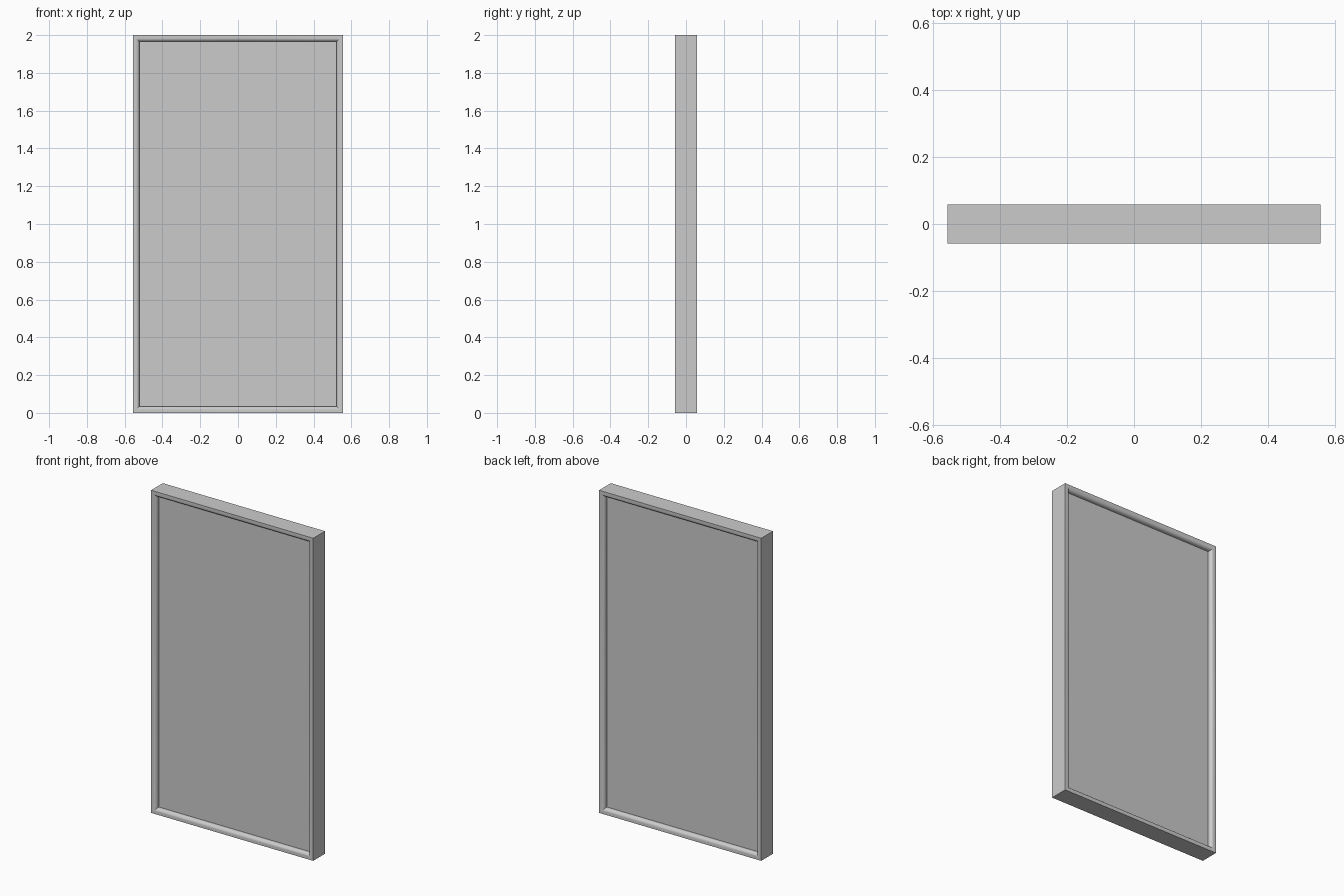
import bpy, bmesh, math

if "Cube" in bpy.data.objects:
    bpy.data.objects.remove(bpy.data.objects["Cube"])

W, D, H = 0.556, 0.0575, 2.0      # half width, half depth, height
F = 0.035                         # frame width
R = 0.02                          # rounding of the inner frame edge
T = 0.03                          # half thickness of the pane


def make(name, bm):
    bmesh.ops.recalc_face_normals(bm, faces=bm.faces)
    me = bpy.data.meshes.new(name)
    bm.to_mesh(me)
    bm.free()
    ob = bpy.data.objects.new(name, me)
    bpy.context.collection.objects.link(ob)
    return ob


# Frame cross-section: (inset from the outer edge, depth), inner edges rounded
arc = [(F - R + R * math.sin(a), -D + R - R * math.cos(a))
       for a in (math.radians(90 * i / 6) for i in range(7))]
profile = [(0, -D)] + arc + [(i, -y) for i, y in reversed(arc)] + [(0, D)]


# One L-shaped quarter of the frame, mitred at the corner
def frame_quarter(name, sx, sz):
    bm = bmesh.new()
    half = H / 2
    rings = []
    for k in range(3):
        ring = []
        for i, y in profile:
            x = 0 if k == 0 else W - i
            z = 0 if k == 2 else half - i
            ring.append(bm.verts.new((sx * x, y, half + sz * z)))
        rings.append(ring)
    n = len(profile)
    for a, b in zip(rings, rings[1:]):
        for j in range(n):
            bm.faces.new((a[j], a[(j + 1) % n], b[(j + 1) % n], b[j]))
    bm.faces.new(rings[0])
    bm.faces.new(rings[-1])
    ob = make(name, bm)
    bpy.ops.object.select_all(action='DESELECT')
    bpy.context.view_layer.objects.active = ob
    ob.select_set(True)
    bpy.ops.object.shade_smooth_by_angle(angle=math.radians(30))


for sx, side in ((-1, "left"), (1, "right")):
    for sz, level in ((-1, "lower"), (1, "upper")):
        frame_quarter(f"frame_{level}_{side}", sx, sz)

# Pane broken into tightly fitting shards, outlined in the xz plane
L, B, U = W - F, F, H - F
top, hi, lo, bot = (0, U), (0.21, 1.1), (-0.16, 0.91), (0, B)
east, west = (L, 1.09), (-L, 0.91)
chip_a, chip_b = (-L, 1.84), (-0.29, U)
shards = {
    "shard_corner": [chip_a, chip_b, (-L, U)],
    "shard_upper_left": [west, lo, hi, top, chip_b, chip_a],
    "shard_upper_right": [hi, east, (L, U), top],
    "shard_lower_left": [(-L, B), bot, lo, west],
    "shard_lower_right": [bot, (L, B), east, hi, lo],
}
for name, outline in shards.items():
    bm = bmesh.new()
    face = bm.faces.new([bm.verts.new((x, -T, z)) for x, z in outline])
    ext = bmesh.ops.extrude_face_region(bm, geom=[face], use_keep_orig=True)
    verts = [v for v in ext["geom"] if isinstance(v, bmesh.types.BMVert)]
    bmesh.ops.translate(bm, verts=verts, vec=(0, 2 * T, 0))
    make(name, bm)
